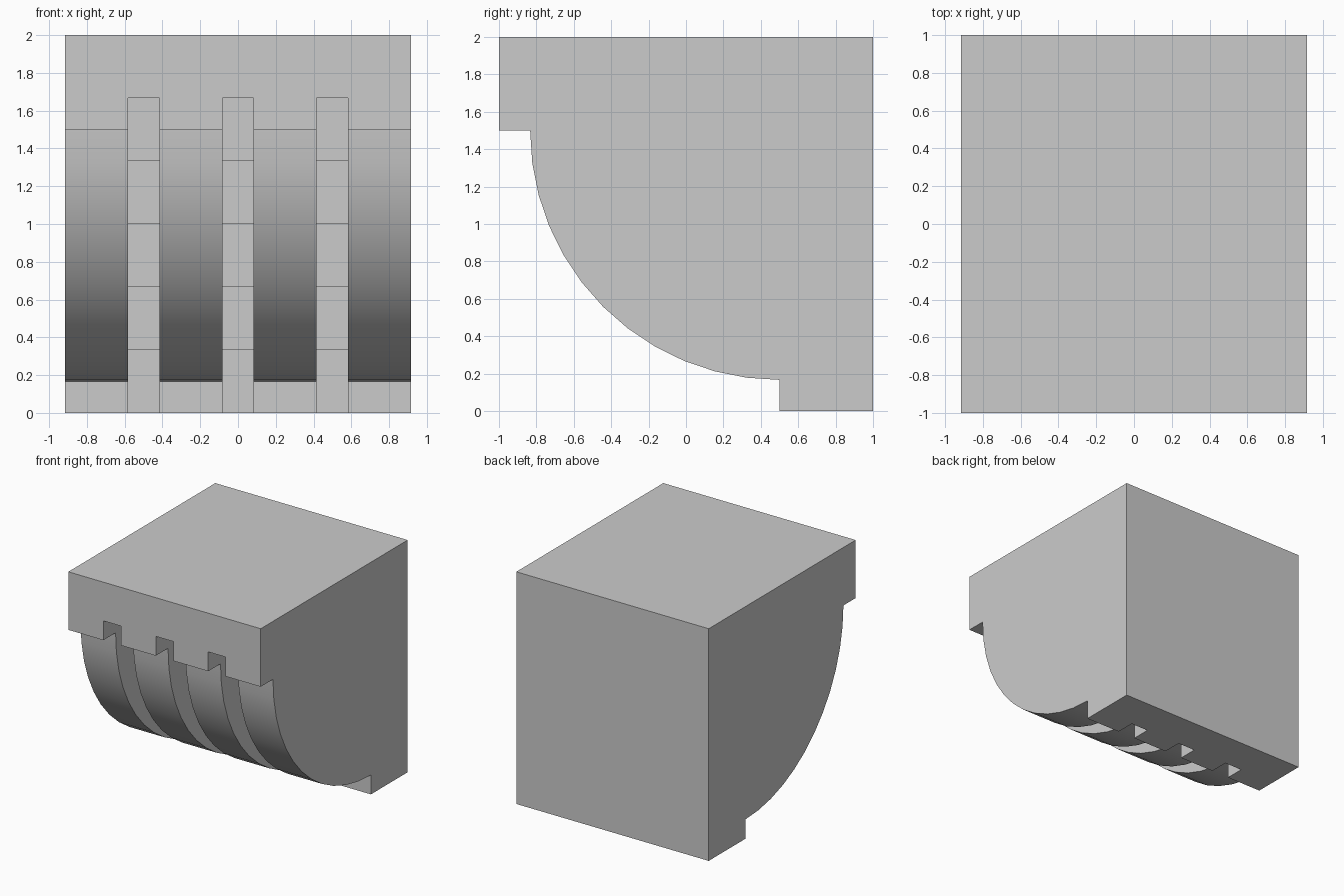
import bpy, bmesh
from math import sin, cos, pi

if "Cube" in bpy.data.objects:
    bpy.data.objects.remove(bpy.data.objects["Cube"])

U = 1 / 6          # modelling unit
HALF_W = 5.5 * U   # half width of the bracket


def extrude_profile(name, profile, spans):
    """Extrude a (y, z) outline along x once for every (x0, x1) span."""
    bm = bmesh.new()
    for x0, x1 in spans:
        face = bm.faces.new([bm.verts.new((x0, y, z)) for y, z in profile])
        res = bmesh.ops.extrude_face_region(bm, geom=[face])
        verts = [g for g in res["geom"] if isinstance(g, bmesh.types.BMVert)]
        bmesh.ops.translate(bm, verts=verts, vec=(x1 - x0, 0, 0))
    bmesh.ops.recalc_face_normals(bm, faces=bm.faces)
    mesh = bpy.data.meshes.new(name)
    bm.to_mesh(mesh)
    bm.free()
    obj = bpy.data.objects.new(name, mesh)
    bpy.context.collection.objects.link(obj)
    return obj


# Bracket body: top ledge, quarter-round front, foot
arc = [(0.5 - 8 * U * cos(i * pi / 24), 1.5 - 8 * U * sin(i * pi / 24))
       for i in range(13)]
outline = [(1, 0), (1, 2), (-1, 2), (-1, 1.5)] + arc + [(0.5, 0)]
bracket = extrude_profile("curved_bracket", outline, [(-HALF_W, HALF_W)])

# Three grooves whose floors are an inverted staircase
stairs = [(-1.3, -0.3), (4 * U, -0.3)]
for k in range(5):
    y, top = (4 - 2 * k) * U, (2 + 2 * k) * U
    stairs += [(y, top), (y - 2 * U if k < 4 else -1.3, top)]
cutter = extrude_profile("groove_cutter", stairs,
                         [(c - U / 2, c + U / 2) for c in (-0.5, 0, 0.5)])
cutter.hide_render = True

# Cut the grooves and drop the helper
mod = bracket.modifiers.new("grooves", 'BOOLEAN')
mod.operation = 'DIFFERENCE'
mod.solver = 'EXACT'
mod.object = cutter
bpy.context.view_layer.objects.active = bracket
bpy.ops.object.select_all(action='DESELECT')
bracket.select_set(True)
bpy.ops.object.modifier_apply(modifier=mod.name)
bpy.data.objects.remove(cutter)

# Smooth the quarter round, keep the corners sharp
bpy.ops.object.shade_smooth_by_angle()
